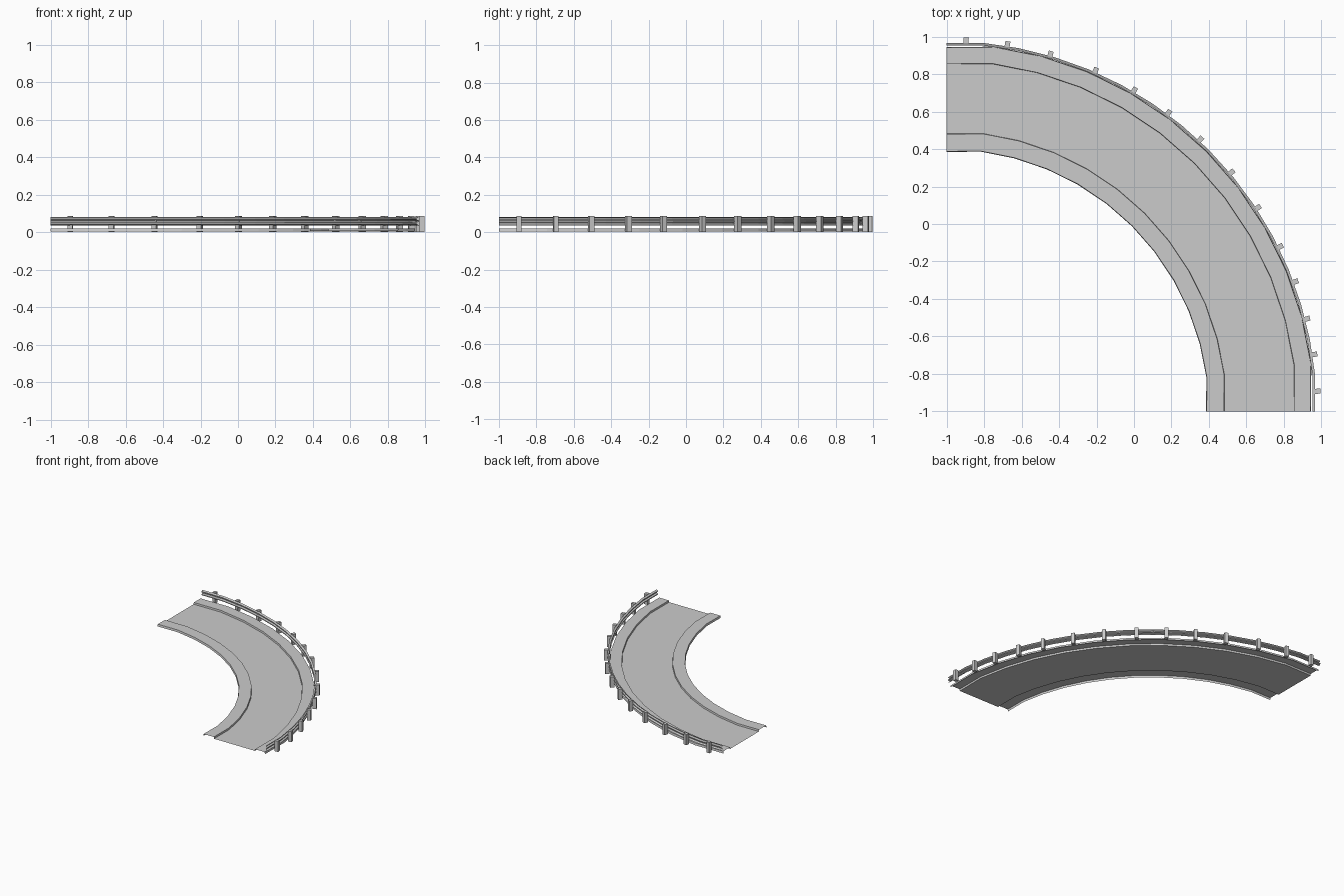
import bpy, bmesh
from math import sin, cos, radians
from mathutils import Matrix, Vector

if "Cube" in bpy.data.objects:
    bpy.data.objects.remove(bpy.data.objects["Cube"])

CENTRE = (-1.0, -1.0)


def sweep(name, profile, segments, bulge):
    """Sweep an open (radius, z) profile round a quarter bend with straight ends."""
    bm = bmesh.new()
    rings = []
    for i in range(segments + 1):
        a = radians(90 * i / segments)
        k = 1 if i in (0, segments) else 1 + bulge
        rings.append([bm.verts.new((CENTRE[0] + r * k * cos(a),
                                    CENTRE[1] + r * k * sin(a), z))
                      for r, z in profile])
    for a, b in zip(rings, rings[1:]):
        for j in range(len(profile) - 1):
            bm.faces.new((a[j], a[j + 1], b[j + 1], b[j]))
    bmesh.ops.reverse_faces(bm, faces=bm.faces[:])
    return finish(name, bm)


def finish(name, bm):
    mesh = bpy.data.meshes.new(name)
    bm.to_mesh(mesh)
    bm.free()
    obj = bpy.data.objects.new(name, mesh)
    bpy.context.collection.objects.link(obj)
    return obj


# Road sheet: skirt, raised inner kerb, carriageway, raised outer kerb, skirt
sweep("road", [(1.385, 0.004), (1.388, 0.021), (1.48, 0.021), (1.482, 0.007),
               (1.853, 0.007), (1.855, 0.021), (1.942, 0.021), (1.945, 0.004)],
      12, 0.0095)

# Corrugated guard rail along the outside
sweep("guard_rail", [(1.967, 0.037), (1.953, 0.044), (1.953, 0.051), (1.966, 0.056),
                     (1.966, 0.063), (1.953, 0.068), (1.953, 0.075), (1.967, 0.082)],
      16, 0.0048)

# Guard rail posts, each turned to face the bend centre
angles = [3.1, 8.8, 14.4, 20.4, 26.3, 33.2, 40, 47, 53.4, 59.7, 66.4, 73.8, 80.6, 87.0]
bm = bmesh.new()
for deg in angles:
    r = 1.984 if deg in (angles[0], angles[-1]) else 1.987
    a = radians(deg)
    pos = Vector((CENTRE[0] + r * cos(a), CENTRE[1] + r * sin(a), 0.0435))
    m = (Matrix.Translation(pos) @ Matrix.Rotation(a, 4, 'Z')
         @ Matrix.Diagonal((0.03, 0.027, 0.087, 1)))
    bmesh.ops.create_cube(bm, size=1, matrix=m)
finish("guard_rail_posts", bm)
